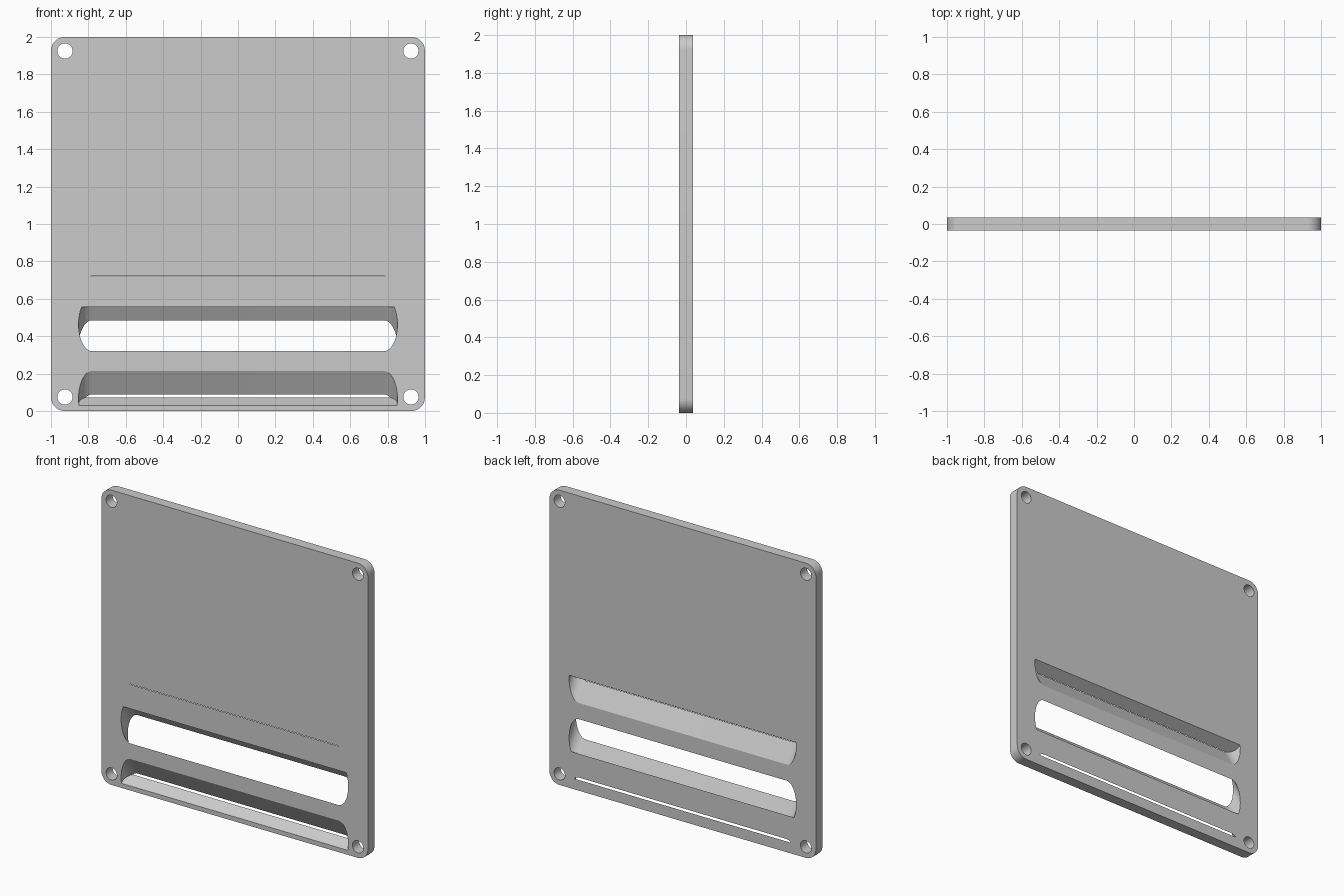
import bpy
import bmesh
from math import radians, sin, cos, pi
from mathutils import Vector, Matrix

default = bpy.data.objects.get("Cube")
if default:
    bpy.data.objects.remove(default, do_unlink=True)

grey = bpy.data.materials.new("light_grey")
grey.use_nodes = True
COLOUR = (0.6, 0.6, 0.6, 1.0)
grey.diffuse_color = COLOUR
grey.node_tree.nodes["Principled BSDF"].inputs["Base Color"].default_value = COLOUR


def rounded_prism(name, half_w, half_h, radius, depth, location, tilt, steps=12):
    """Rounded rectangle extruded along its own z, tilted about x."""
    bm = bmesh.new()
    ring = []
    for i, (sx, sy) in enumerate(((1, 1), (-1, 1), (-1, -1), (1, -1))):
        centre = Vector((sx * (half_w - radius), sy * (half_h - radius), -depth / 2))
        for k in range(steps + 1):
            a = (i + k / steps) * pi / 2
            co = centre + Vector((cos(a), sin(a), 0)) * radius
            if all((co - v.co).length > 1e-5 for v in ring):
                ring.append(bm.verts.new(co))
    face = bm.faces.new(ring)
    top = bmesh.ops.extrude_face_region(bm, geom=[face])["geom"]
    bmesh.ops.translate(bm, vec=(0, 0, depth),
                        verts=[g for g in top if isinstance(g, bmesh.types.BMVert)])
    bmesh.ops.recalc_face_normals(bm, faces=bm.faces)
    bm.transform(Matrix.Translation(location) @ Matrix.Rotation(radians(tilt), 4, 'X'))
    mesh = bpy.data.meshes.new(name)
    bm.to_mesh(mesh)
    bm.free()
    mesh.materials.append(grey)
    obj = bpy.data.objects.new(name, mesh)
    bpy.context.collection.objects.link(obj)
    return obj


# Upright plate with rounded corners
THICK = 0.072
plate = rounded_prism("vent_plate", 1, 1, 0.075, THICK, (0, 0, 1), 90)

# Corner screw holes
cutters = []
for x in (-0.925, 0.925):
    for z in (0.075, 1.925):
        cutters.append(rounded_prism("screw_hole_cutter", 0.041, 0.041, 0.041,
                                     0.2, (x, 0, z), 90))

# Louvre slots: round-ended slabs sloping steeply down to the back
R, LENGTH = 0.0726, 0.30
corner = Matrix.Rotation(radians(30), 3, 'X') @ Vector((0, R, -LENGTH / 2))
lower = Vector((0, 0.0433, 0.0767)) - corner
upper = Vector((0, -0.037, 0.7215)) + corner
for centre in (lower, Vector((0, 0, 0.4025)), upper):
    cutters.append(rounded_prism("louvre_cutter", 0.78 + R, R, R, LENGTH, centre, 30))

# Cut everything out of the plate
bpy.context.view_layer.objects.active = plate
for cutter in cutters:
    cutter.hide_render = True
    mod = plate.modifiers.new("cut", 'BOOLEAN')
    mod.operation = 'DIFFERENCE'
    mod.solver = 'EXACT'
    mod.object = cutter
    bpy.ops.object.modifier_apply(modifier=mod.name)
for cutter in cutters:
    bpy.data.objects.remove(cutter, do_unlink=True)

bpy.ops.object.select_all(action='DESELECT')
plate.select_set(True)
bpy.ops.object.shade_smooth_by_angle(angle=radians(25))
